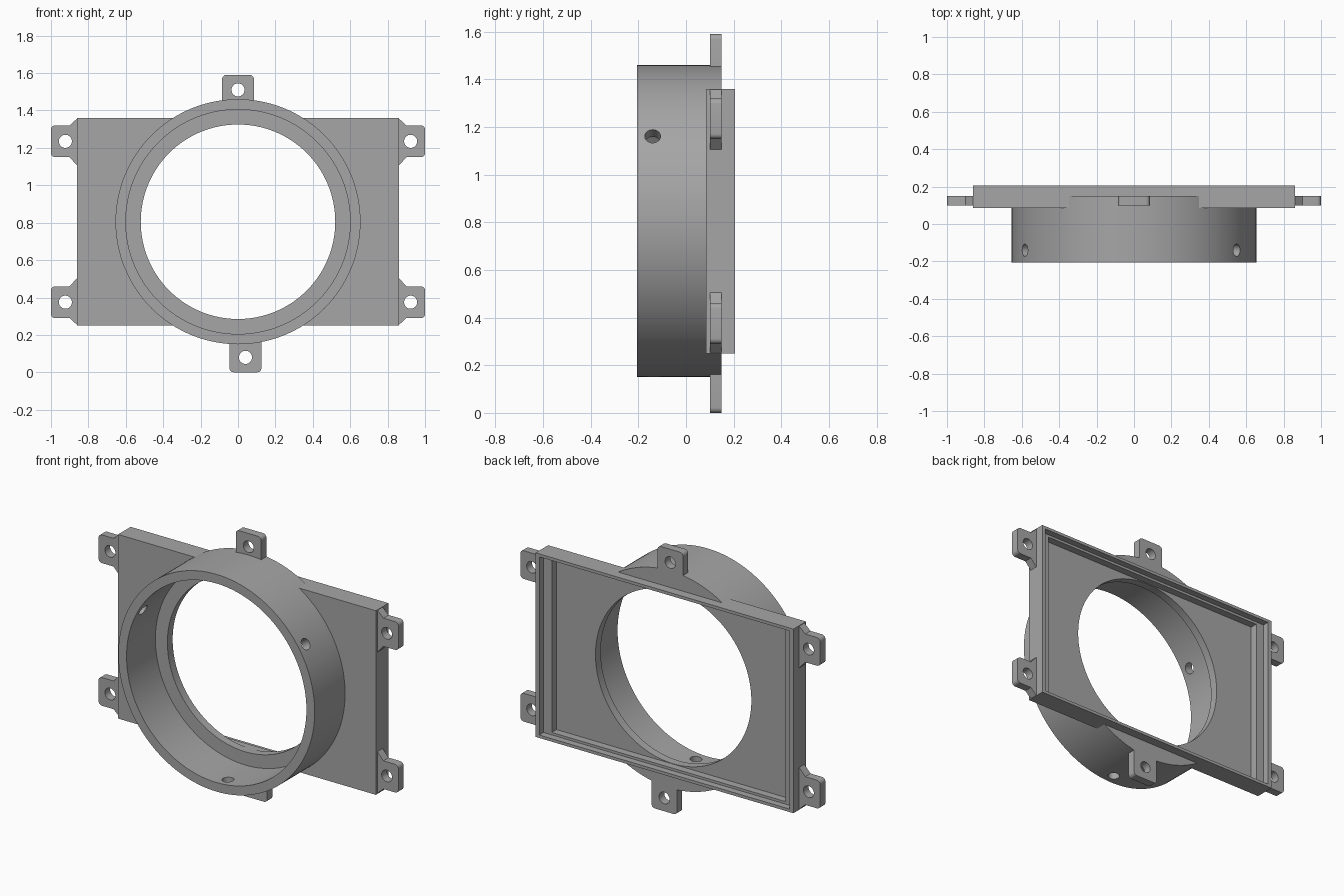
import bpy, bmesh
from math import sin, cos, pi, radians
from mathutils import Matrix, Vector

if "Cube" in bpy.data.objects:
    bpy.data.objects.remove(bpy.data.objects["Cube"])

grey = bpy.data.materials.new("matte_grey")
grey.use_nodes = True
colour = (0.38, 0.38, 0.38, 1)
grey.diffuse_color = colour
grey.node_tree.nodes["Principled BSDF"].inputs["Base Color"].default_value = colour

MID = 0.805             # height of the ring axis
BACK, FRONT = 0.15, 0.10  # depth range of the mounting tabs


def prism(name, outline, y0, y1):
    """Extrude an (x, z) outline from y0 to y1."""
    bm = bmesh.new()
    face = bm.faces.new([bm.verts.new((x, y0, z)) for x, z in outline])
    new = bmesh.ops.extrude_face_region(bm, geom=[face])["geom"]
    verts = [v for v in new if isinstance(v, bmesh.types.BMVert)]
    bmesh.ops.translate(bm, verts=verts, vec=(0, y1 - y0, 0))
    bmesh.ops.recalc_face_normals(bm, faces=bm.faces)
    mesh = bpy.data.meshes.new(name)
    bm.to_mesh(mesh)
    bm.free()
    mesh.materials.append(grey)
    ob = bpy.data.objects.new(name, mesh)
    bpy.context.collection.objects.link(ob)
    return ob


def disc(name, x, z, r, y0, y1, n=128):
    ring = [(x + r * cos(2 * pi * i / n), z + r * sin(2 * pi * i / n)) for i in range(n)]
    return prism(name, ring, y0, y1)


def block(name, hx, hz, y0, y1):
    return prism(name, [(-hx, MID - hz), (hx, MID - hz), (hx, MID + hz), (-hx, MID + hz)], y0, y1)


def combine(target, tool, operation):
    """Apply a boolean and remove the tool."""
    mod = target.modifiers.new("join", "BOOLEAN")
    mod.operation, mod.solver, mod.object = operation, "EXACT", tool
    bpy.context.view_layer.objects.active = target
    bpy.ops.object.modifier_apply(modifier=mod.name)
    bpy.data.objects.remove(tool)


def arc(x, z, start, r=0.022, n=5):
    """Quarter-round corner, counter-clockwise."""
    return [(x + r * cos(start + pi / 2 * i / n), z + r * sin(start + pi / 2 * i / n))
            for i in range(n + 1)]


def tab(name, outline, hole_x, hole_z):
    ob = prism(name, outline, FRONT, BACK)
    combine(ob, disc("tab_hole", hole_x, hole_z, 0.035, 0, 0.3, 32), "DIFFERENCE")
    return ob


# Rectangular plate and round collar
frame = block("mounting_frame", 0.86, 0.555, 0.085, 0.205)
combine(frame, disc("collar", 0, MID, 0.655, -0.205, BACK), "UNION")

# Top and bottom tabs
r = 0.022
for name, x, side, tip in (("top_tab", 0, 1, 1.59), ("bottom_tab", 0.04, -1, 0)):
    w, root = 0.085, MID + side * 0.62
    upper = arc(w - r, abs(tip - MID) - r, 0) + arc(r - w, abs(tip - MID) - r, pi / 2)
    shape = [(x + px, MID + side * pz) for px, pz in upper]
    shape += [(x - w, root), (x + w, root)]
    combine(frame, tab(name, shape, x, tip - side * 0.08), "UNION")

# Four flared side tabs
for sx in (-1, 1):
    for sz in (-1, 1):
        c, h = 0.43, 0.085
        shape = [(0.845, c - 0.13), (0.86, c - 0.13), (0.9, c - h)]
        shape += arc(1 - r, c - h + r, -pi / 2) + arc(1 - r, c + h - r, 0)
        shape += [(0.9, c + h), (0.86, c + 0.122), (0.845, c + 0.122)]
        shape = [(sx * px, MID + sz * pz) for px, pz in shape]
        combine(frame, tab("side_tab", shape, sx * 0.923, MID + sz * c), "UNION")

# Front bore, through opening and stepped recess at the back
combine(frame, disc("bore", 0, MID, 0.6, -0.3, 0.07), "DIFFERENCE")
combine(frame, disc("opening", 0, MID, 0.52, -0.25, 0.3), "DIFFERENCE")
combine(frame, block("ledge_recess", 0.835, 0.537, 0.165, 0.3), "DIFFERENCE")
combine(frame, block("floor_recess", 0.78, 0.522, 0.12, 0.28), "DIFFERENCE")

# Three radial screw holes in the collar
for angle in (33, 153, 273):
    a = radians(angle)
    drill = disc("screw_hole", 0, 0, 0.033, -0.1, 0.1, 32)
    direction = Vector((cos(a), 0, sin(a)))
    turn = Vector((0, 1, 0)).rotation_difference(direction).to_matrix().to_4x4()
    place = Matrix.Translation(direction * 0.63 + Vector((0, -0.14, MID)))
    drill.data.transform(place @ turn)
    combine(frame, drill, "DIFFERENCE")

bpy.ops.object.select_all(action="DESELECT")
frame.select_set(True)
bpy.context.view_layer.objects.active = frame
bpy.ops.object.shade_smooth_by_angle(angle=radians(25))
